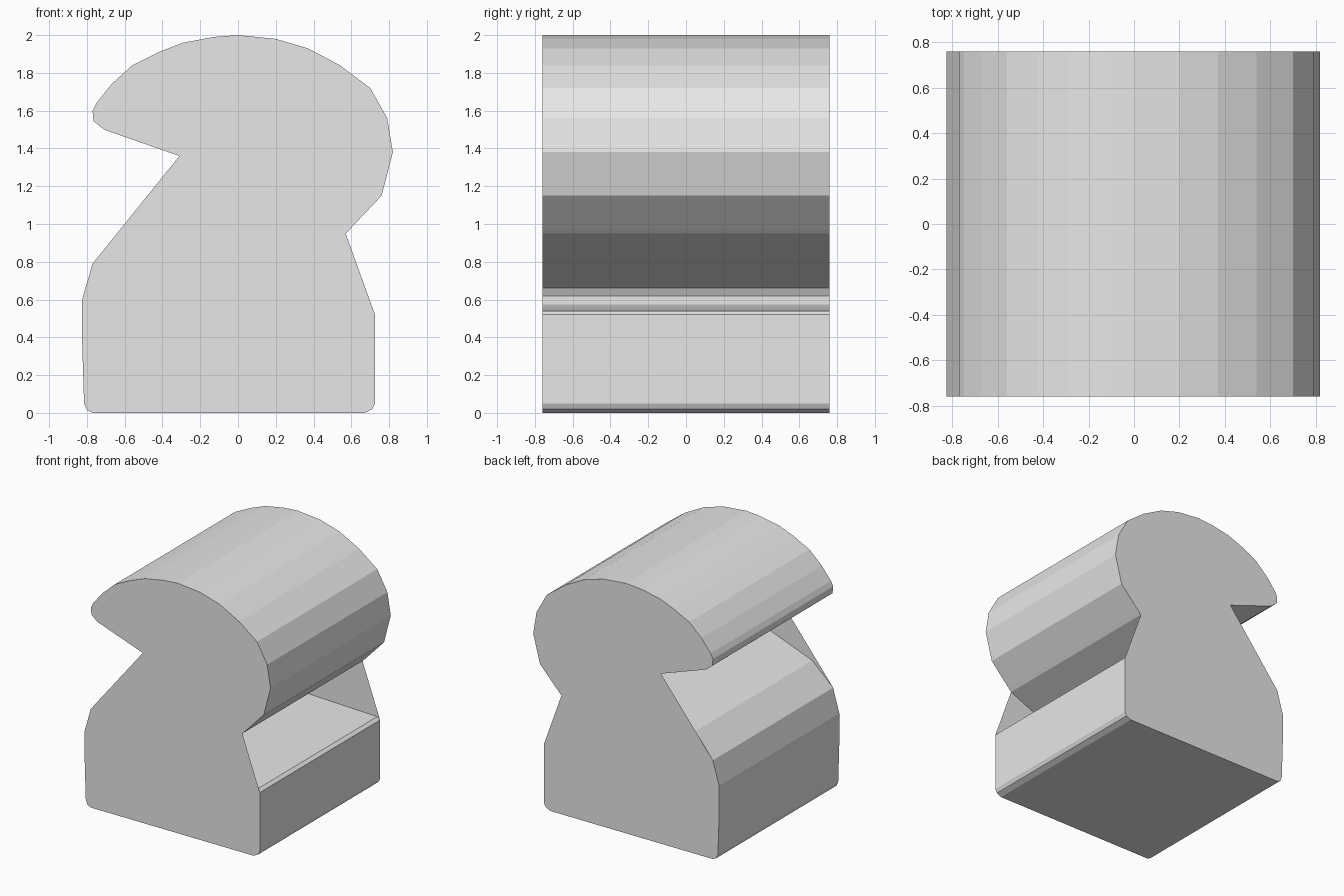
import bpy
import bmesh

DEPTH = 1.52

default_cube = bpy.data.objects.get("Cube")
if default_cube:
    bpy.data.objects.remove(default_cube, do_unlink=True)


def make_material(name, color):
    material = bpy.data.materials.new(name)
    material.use_nodes = True
    material.diffuse_color = color
    material.node_tree.nodes["Principled BSDF"].inputs["Base Color"].default_value = color
    return material


def add_object(name, bm, material):
    bmesh.ops.recalc_face_normals(bm, faces=bm.faces[:])
    mesh = bpy.data.meshes.new(name)
    bm.to_mesh(mesh)
    bm.free()
    mesh.materials.append(material)
    obj = bpy.data.objects.new(name, mesh)
    bpy.context.collection.objects.link(obj)
    return obj


def ring(bm, points, y):
    return [bm.verts.new((x, y, z)) for x, z in points]


# Profile sections as (x, z), running clockwise from the hooked lip
dome = [(-.31, 1.36), (-.71, 1.5), (-.765, 1.545), (-.77, 1.6), (-.75, 1.64),
        (-.67, 1.74), (-.56, 1.84), (-.42, 1.91), (-.29, 1.96), (-.13, 1.99),
        (0, 2), (.2, 1.98), (.37, 1.93), (.54, 1.84), (.7, 1.72), (.79, 1.56),
        (.82, 1.38), (.76, 1.15), (.59, .97), (.57, .95)]
right_groove = [(.36, .86), (.27, .82), (-.1, .66), (-.12, .62), (-.05, .575), (.1, .56), (.7, .54)]
base = [(.725, .52), (.725, .05), (.71, .02), (.67, 0), (-.77, 0),
        (-.8, .015), (-.815, .05), (-.825, .37), (-.825, .6), (-.77, .79)]
left_groove = [(-.586, .958), (-.21, 1.1), (.09, 1.215)]

grey = make_material("light_grey", (.8, .8, .8, 1))

# Long body wall, following both deep grooves
wall = bmesh.new()
outline = dome + right_groove + base + left_groove
front = ring(wall, outline, -DEPTH / 2)
back = ring(wall, outline, DEPTH / 2)
for i in range(len(outline)):
    wall.faces.new((front[i - 1], front[i], back[i], back[i - 1]))
add_object("body_wall", wall, grey)

# Flat end plates, bridging straight across the grooves
for name, side in (("front_end_plate", -1), ("back_end_plate", 1)):
    plate = bmesh.new()
    face = plate.faces.new(ring(plate, dome + base, side * DEPTH / 2))
    face.normal_update()
    obj = add_object(name, plate, grey)
    # Face each plate outward
    if obj.data.polygons[0].normal.y * side < 0:
        obj.data.flip_normals()
